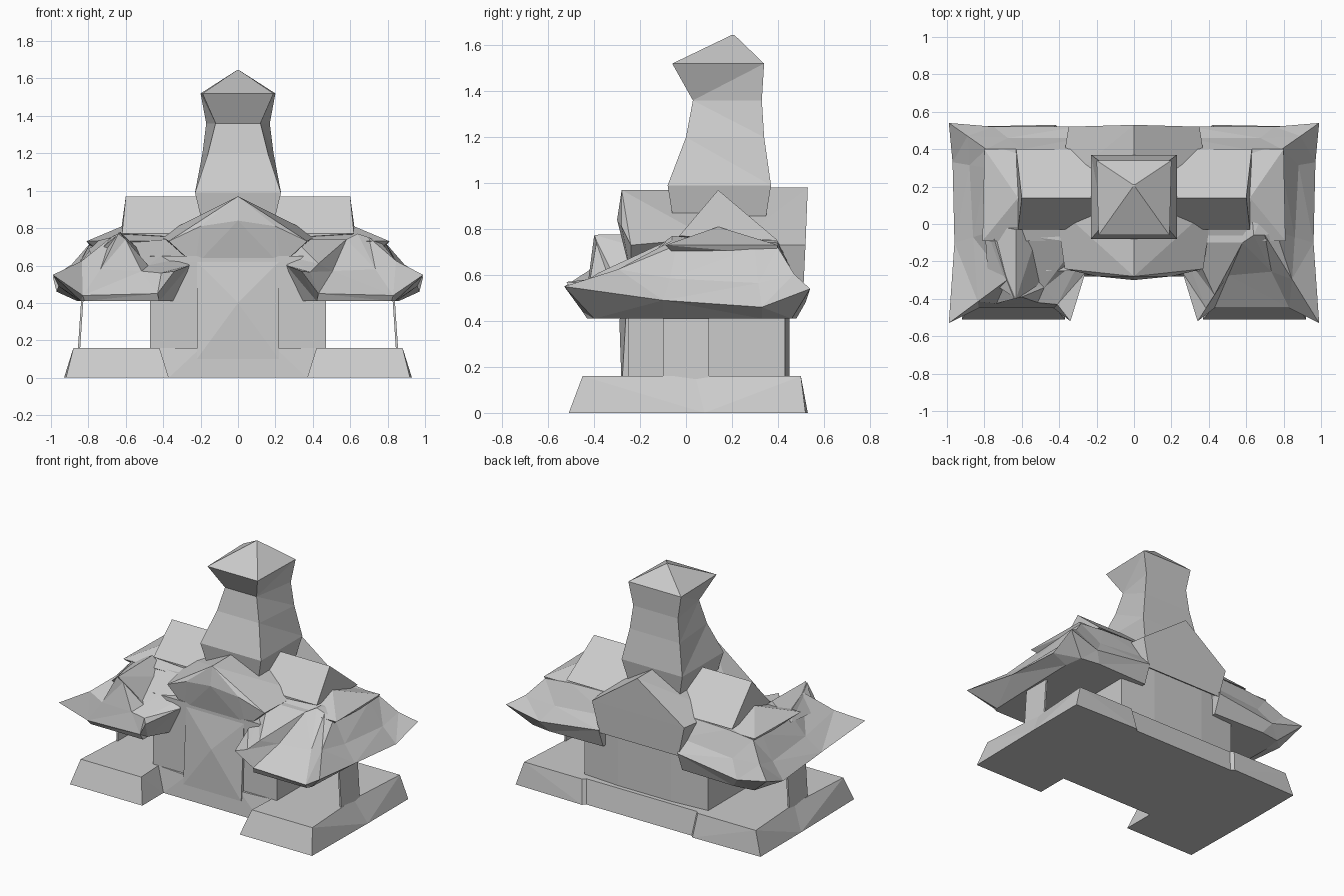
import bpy
import bmesh
from mathutils import Vector

default_cube = bpy.data.objects.get("Cube")
if default_cube:
    bpy.data.objects.remove(default_cube, do_unlink=True)

# One stone colour for the whole building
stone = bpy.data.materials.new("light grey stone")
stone.use_nodes = True
grey = (0.6, 0.6, 0.6, 1)
stone.diffuse_color = grey
stone.node_tree.nodes["Principled BSDF"].inputs["Base Color"].default_value = grey


def finish(name, bm):
    """Turn a bmesh into a flat shaded, triangulated stone object."""
    bmesh.ops.triangulate(bm, faces=bm.faces[:])
    bmesh.ops.recalc_face_normals(bm, faces=bm.faces[:])
    mesh = bpy.data.meshes.new(name)
    bm.to_mesh(mesh)
    bm.free()
    mesh.materials.append(stone)
    part = bpy.data.objects.new(name, mesh)
    bpy.context.scene.collection.objects.link(part)
    return part


def flip(point):
    return (-point[0], point[1], point[2])


def hull(name, points, symmetric=True):
    """Convex block around the points, mirrored across the middle if asked."""
    every_point = set(points)
    if symmetric:
        every_point |= {flip(point) for point in points}
    bm = bmesh.new()
    for point in sorted(every_point):
        bm.verts.new(point)
    bmesh.ops.convex_hull(bm, input=bm.verts[:])
    loose = [v for v in bm.verts if not v.link_faces]
    bmesh.ops.delete(bm, geom=loose, context='VERTS')
    return finish(name, bm)


def loft(name, rings):
    """Skin closed rings that share one point count, and cap both ends."""
    bm = bmesh.new()
    loops = [[bm.verts.new(point) for point in ring] for ring in rings]
    for lower, upper in zip(loops, loops[1:]):
        count = len(lower)
        for i in range(count):
            j = (i + 1) % count
            bm.faces.new((lower[i], lower[j], upper[j], upper[i]))
    bm.faces.new(loops[0][::-1])
    bm.faces.new(loops[-1])
    return finish(name, bm)


def whole_outline(half, height):
    """Full closed outline from its right half, at one height."""
    right = [(x, y, height) for x, y in half]
    return right + [flip(point) for point in reversed(right)]


# Plinth with a front recess, sloping edges and a small nick in each side
foot = [(.2, -.28), (.37, -.28), (.37, -.51), (.92, -.51), (.93, .08), (.93, .52),
        (.42, .53), (.4, .51)]
ledge = [(.2, -.27), (.43, -.25), (.42, -.45), (.88, -.45), (.85, .04), (.88, .5),
         (.44, .5), (.42, .48)]
loft("plinth", [whole_outline(foot, 0), whole_outline(ledge, .16)])

# Main hall walls and the slightly projecting entrance wall
hall = [(.47, -.25), (.47, .43), (.2, .45)]
hull("hall_walls", [(x, y, z) for x, y in hall for z in (.1, .65)])
hull("entrance_wall", [(.22, -.28, .1), (.22, -.25, .62), (.2, 0, .1), (.2, 0, .62),
                       (0, -.28, .2), (0, -.29, .4)])

# Lower wing roofs: upturned eaves and concave slopes
soffit = [(.32, -.2), (.42, -.38), (.42, -.43), (.82, -.43), (.84, -.4), (.85, -.1),
          (.86, .33), (.84, .46), (.7, .48), (.3, .47)]
eaves = [(.26, -.26, .6), (.34, -.52, .57), (.43, -.45, .45), (.83, -.45, .44),
         (.99, -.53, .55), (.96, -.1, .49), (.97, .33, .46), (.99, .54, .54),
         (.75, .52, .48), (.3, .52, .54)]
inner_end = [(.3, -.1, .74)]
outer_crest = [(.76, -.04, .73), (.79, .3, .72), (.79, .4, .72), (.6, .4, .74),
               (.25, .4, .75)]
# The left wing has a hipped front, the right one a gable that runs forward
hip = [(.43, -.38, .61), (.58, -.1, .74), (.64, -.06, .77), (.7, -.06, .75)]
gable = [(.48, -.34, .6), (.6, -.39, .74), (.64, -.4, .77), (.68, -.3, .75)]
bottom = [(x, y, .41) for x, y in soffit]


def wing_rings(front):
    crest = inner_end + front + outer_crest
    slope = []
    for low, high in zip(eaves, crest):
        slope.append(tuple(Vector(low).lerp(Vector(high), .5) - Vector((0, 0, .025))))
    return [bottom, eaves, slope, crest]


loft("left_wing_roof", wing_rings(hip))
loft("right_wing_roof", [[flip(p) for p in ring] for ring in wing_rings(gable)])
ridge = [(.63, -.03, .78), (.63, -.4, .775), (.5, -.33, .6), (.5, 0, .66), (.8, 0, .69),
         (.78, -.3, .65)]
hull("right_wing_ridge", [flip(p) for p in ridge], symmetric=False)

# Thin side pillars under the outer eaves
for side, sign in (("left", 1), ("right", -1)):
    pillar = [(sign * x, y, z) for z, inner in ((.14, .845), (.44, .825))
              for x in (inner, inner + .012) for y in (-.1, .1)]
    hull(side + "_side_pillar", pillar, symmetric=False)

# Upper roof: high ridge with steep ends above wide overhanging eaves
hull("upper_roof_ridge", [(.6, .14, .97), (.62, -.03, .77), (.63, .4, .75), (.3, -.03, .75)])
hull("upper_roof_eaves", [(.8, .4, .73), (.81, -.09, .73), (.62, .14, .81),
                          (.78, .39, .69), (.76, -.05, .69), (.3, 0, .72)])

# Gables at the front and the back
hull("front_gable", [(0, -.28, .97), (0, -.3, .84), (.2, -.28, .81), (.37, -.24, .73),
                     (.23, -.24, .6), (0, .2, .97), (.42, .1, .76)])
hull("back_gable", [(0, .53, .98), (.35, .52, .73), (.3, .51, .52),
                    (0, .2, .98), (.4, .2, .73)])

# Tower: each level is height, front y, back y, front half width, back half width
levels = [(.74, -.04, .33, .17, .17), (.99, -.08, .37, .23, .23),
          (1.2, 0, .34, .16, .19), (1.36, .03, .33, .12, .17),
          (1.52, -.06, .34, .19, .2), (1.645, .2, .21, .005, .005)]
tower = []
for z, front, back, front_half, back_half in levels:
    tower.append([(-front_half, front, z), (front_half, front, z),
                  (back_half, back, z), (-back_half, back, z)])
loft("tower_and_finial", tower)
